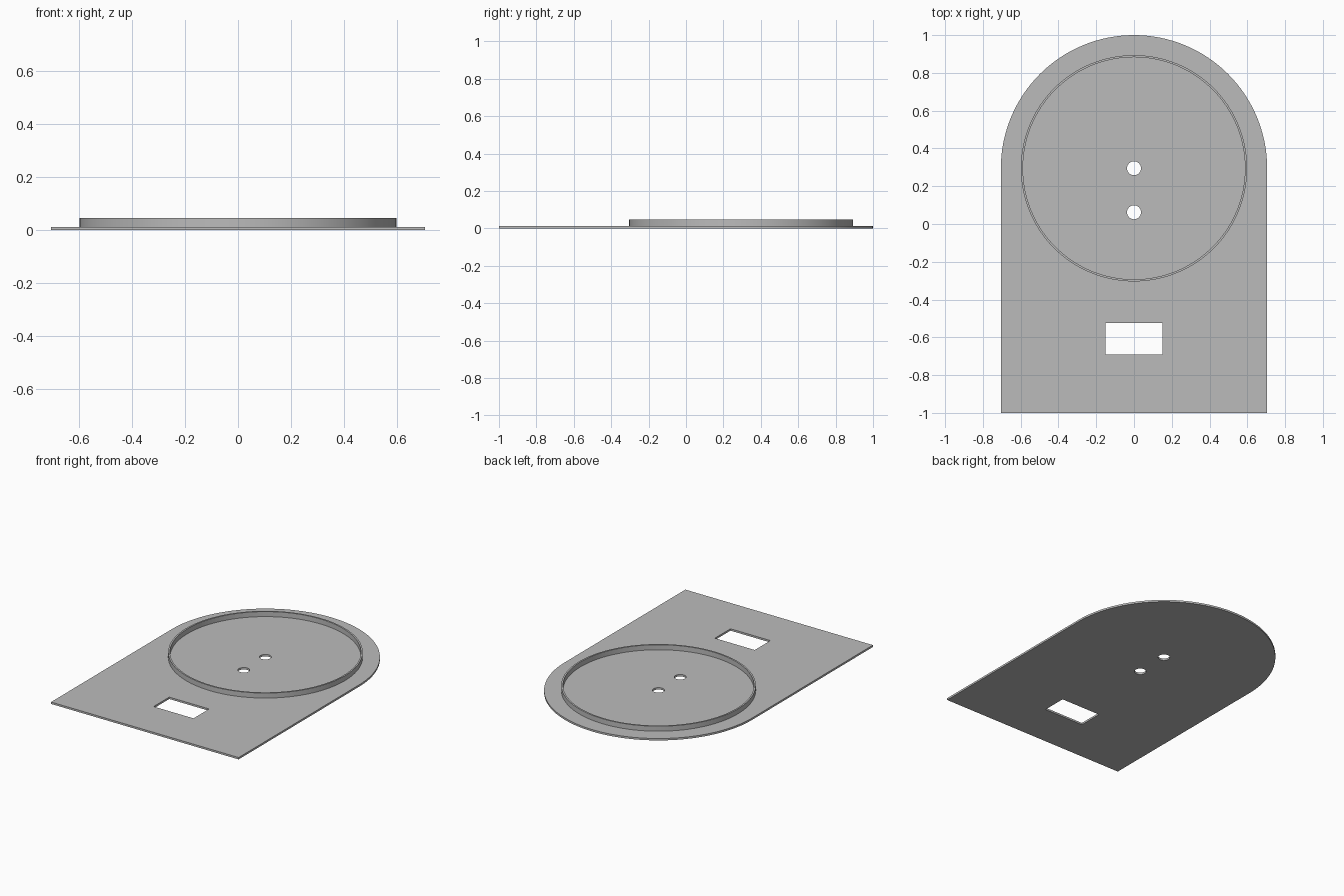
import bpy, bmesh
from math import sin, cos, pi, radians

cube = bpy.data.objects.get("Cube")
if cube:
    bpy.data.objects.remove(cube, do_unlink=True)

grey = bpy.data.materials.new("plain grey")
grey.use_nodes = True
grey.diffuse_color = (0.5, 0.5, 0.5, 1)
grey.node_tree.nodes["Principled BSDF"].inputs["Base Color"].default_value = (0.5, 0.5, 0.5, 1)

HALF_WIDTH = 0.705
CENTRE_Y = 1 - HALF_WIDTH
PLATE_TOP = 0.013
RIM_TOP = 0.047


def arc(y, radius, steps, sweep=2 * pi):
    """Points along an arc centred on x = 0, starting at +x."""
    count = steps if sweep >= 2 * pi else steps + 1
    return [(radius * cos(sweep * i / steps), y + radius * sin(sweep * i / steps))
            for i in range(count)]


def slab(name, outlines, bottom, top):
    """Extrude closed outlines; inner outlines become holes."""
    curve = bpy.data.curves.new(name + " profile", "CURVE")
    curve.dimensions = "2D"
    curve.fill_mode = "BOTH"
    curve.extrude = (top - bottom) / 2
    for points in outlines:
        spline = curve.splines.new("POLY")
        spline.points.add(len(points) - 1)
        for target, (x, y) in zip(spline.points, points):
            target.co = (x, y, 0, 1)
        spline.use_cyclic_u = True
    helper = bpy.data.objects.new(name + " helper", curve)
    bpy.context.scene.collection.objects.link(helper)
    graph = bpy.context.evaluated_depsgraph_get()
    mesh = bpy.data.meshes.new_from_object(helper.evaluated_get(graph))
    bpy.data.objects.remove(helper, do_unlink=True)
    bpy.data.curves.remove(curve)

    # Weld the caps to the walls and set the slab at its height
    bm = bmesh.new()
    bm.from_mesh(mesh)
    bmesh.ops.remove_doubles(bm, verts=bm.verts, dist=0.0001)
    bmesh.ops.recalc_face_normals(bm, faces=bm.faces)
    bmesh.ops.translate(bm, verts=bm.verts, vec=(0, 0, (top + bottom) / 2))
    bm.to_mesh(mesh)
    bm.free()
    mesh.materials.clear()
    mesh.materials.append(grey)

    obj = bpy.data.objects.new(name, mesh)
    bpy.context.scene.collection.objects.link(obj)
    bpy.ops.object.select_all(action="DESELECT")
    obj.select_set(True)
    bpy.context.view_layer.objects.active = obj
    bpy.ops.object.shade_smooth_by_angle(angle=radians(30))
    return obj


# Base plate: rounded back, square front, two round holes and a slot
outline = arc(CENTRE_Y, HALF_WIDTH, 64, pi) + [(-HALF_WIDTH, -1), (HALF_WIDTH, -1)]
slot = [(-0.15, -0.692), (0.15, -0.692), (0.15, -0.524), (-0.15, -0.524)]
holes = [arc(y, 0.037, 32) for y in (CENTRE_Y, 0.062)]
slab("base_plate", [outline, slot] + holes, 0, PLATE_TOP)

# Thin raised rim standing on the plate
slab("round_rim", [arc(CENTRE_Y, r, 128) for r in (0.599, 0.588)], PLATE_TOP, RIM_TOP)
